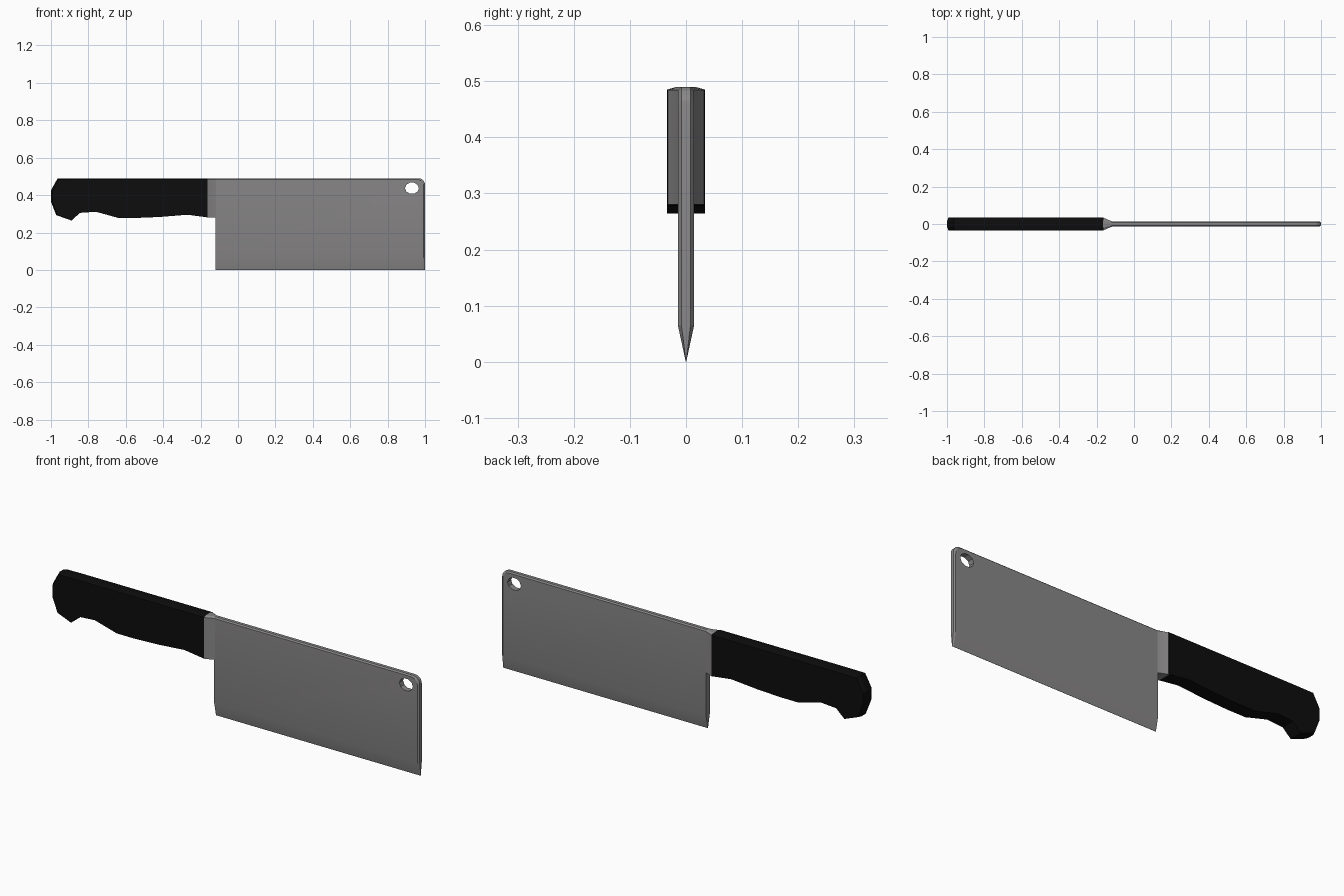
import bpy, bmesh, math

if "Cube" in bpy.data.objects:
    bpy.data.objects.remove(bpy.data.objects["Cube"])


def material(name, rgb):
    m = bpy.data.materials.new(name)
    m.diffuse_color = (*rgb, 1)
    m.use_nodes = True
    m.node_tree.nodes["Principled BSDF"].inputs["Base Color"].default_value = m.diffuse_color
    return m


steel = material("steel grey", (0.25, 0.242, 0.242))
black = material("black plastic", (0.004, 0.004, 0.004))


def loft(name, rings, mat, edit=None):
    """Skin a closed solid through rings with equal point counts."""
    bm = bmesh.new()
    loops = [[bm.verts.new(p) for p in r] for r in rings]
    n = len(loops[0])
    for a, b in zip(loops, loops[1:]):
        for i in range(n):
            j = (i + 1) % n
            bm.faces.new((a[i], a[j], b[j], b[i]))
    bm.faces.new(loops[0])
    bm.faces.new(loops[-1])
    if edit:
        edit(bm)
    bmesh.ops.recalc_face_normals(bm, faces=bm.faces[:])
    me = bpy.data.meshes.new(name)
    bm.to_mesh(me)
    bm.free()
    ob = bpy.data.objects.new(name, me)
    bpy.context.collection.objects.link(ob)
    me.materials.append(mat)
    return ob


def activate(ob):
    bpy.ops.object.select_all(action='DESELECT')
    ob.select_set(True)
    bpy.context.view_layer.objects.active = ob


def slabs(outline, inset, half, core):
    """Side outline at full size in the core, inset on the two outer sides."""
    small = [inset(x, z) for x, z in outline]
    return [[(x, y, z) for x, z in pts] for y, pts in
            ((-half, small), (-core, outline), (core, outline), (half, small))]


# Blade: rounded top corner, softened spine and front, ground edge
EDGE = 0.065
corner = [(0.965 + 0.035 * math.cos(t * math.pi / 10),
           0.455 + 0.035 * math.sin(t * math.pi / 10)) for t in range(6)]
blade_outline = [(-0.12, 0), (1.0, 0)] + corner + [(-0.12, 0.49)]


def blade_inset(x, z):
    return (x - 0.008 if x > 0.9 else x, z - 0.006 if z > 0.4 else z)


def grind(bm):
    bmesh.ops.bisect_plane(bm, geom=bm.verts[:] + bm.edges[:] + bm.faces[:],
                           plane_co=(0, 0, EDGE), plane_no=(0, 0, 1))
    for v in bm.verts:
        if v.co.z < EDGE:
            v.co.y *= max(v.co.z / EDGE, 0.03)


blade = loft("blade", slabs(blade_outline, blade_inset, 0.0145, 0.008), steel, grind)

# Hanging hole
cut_ring = [(0.93 + 0.037 * math.cos(i * math.pi / 5),
             0.437 + 0.031 * math.sin(i * math.pi / 5)) for i in range(10)]
cutter = loft("hole_cutter", [[(x, y, z) for x, z in cut_ring] for y in (-0.1, 0.1)], steel)
cutter.hide_render = True
mod = blade.modifiers.new("hole", 'BOOLEAN')
mod.operation = 'DIFFERENCE'
mod.solver = 'EXACT'
mod.object = cutter
activate(blade)
bpy.ops.object.modifier_apply(modifier=mod.name)
bpy.data.objects.remove(cutter)


# Bolster flaring from the blade out to the handle
def section(x, w, low):
    return [(x, y, z) for y, z in ((-w, low), (w, low), (w, 0.484), (w * 0.5, 0.49),
                                   (-w * 0.5, 0.49), (-w, 0.484))]


bolster = loft("bolster", [section(-0.165, 0.033, 0.28), section(-0.153, 0.029, 0.28),
                           section(-0.12, 0.0150, 0.28), section(-0.11, 0.0135, 0.281)], steel)

# Handle with finger grip and hooked butt
handle_outline = [(-0.163, 0.49), (-0.85, 0.49), (-0.965, 0.489), (-1.0, 0.425),
                  (-1.0, 0.365), (-0.972, 0.293), (-0.89, 0.264), (-0.845, 0.305),
                  (-0.76, 0.311), (-0.64, 0.278), (-0.54, 0.278), (-0.42, 0.283),
                  (-0.27, 0.295), (-0.163, 0.281)]


def handle_inset(x, z):
    return (x + 0.008 if x < -0.95 else x, z - 0.005 if z > 0.4 else z)


handle = loft("handle", slabs(handle_outline, handle_inset, 0.0335, 0.016), black)

for ob in (blade, bolster, handle):
    activate(ob)
    bpy.ops.object.shade_smooth_by_angle(angle=math.radians(25 if ob is handle else 15))
